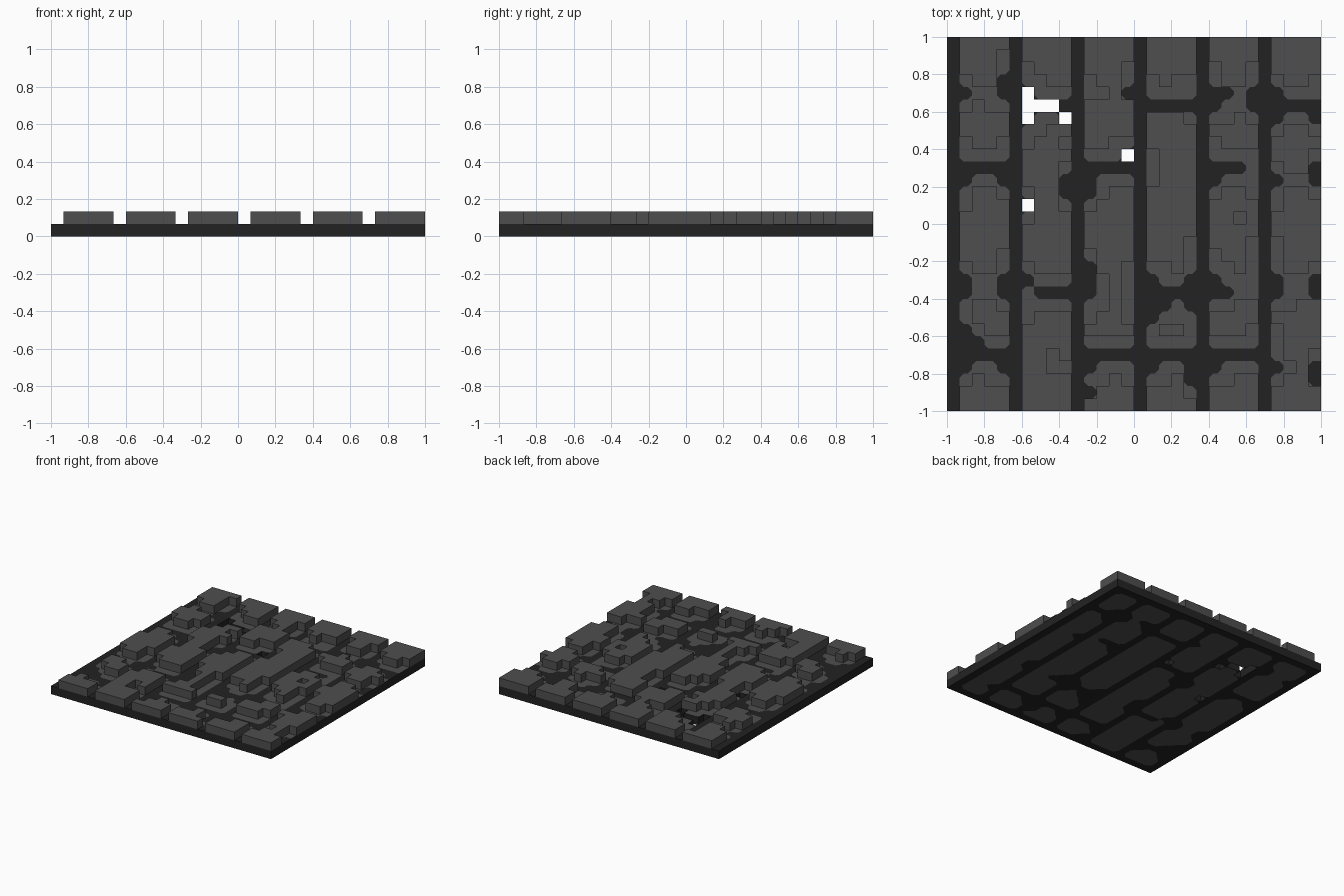
import bpy, bmesh

if "Cube" in bpy.data.objects:
    bpy.data.objects.remove(bpy.data.objects["Cube"], do_unlink=True)

N = 30          # cells along each side; column 0 is left in plan, row 0 is at the back
C = 2 / N       # cell size, also the height of each layer
EVEN = (0, 0, 0, 0)
ONES = (1, 1, 1, 1)
wood, raised = set(), set()


def board(plank, first, last, back_gap=EVEN, back_wear=EVEN, front_gap=EVEN, front_wear=EVEN):
    """Board four cells wide; each end is cut back (gap), then worn flat (wear), per column."""
    for i in range(4):
        c = plank * 5 + 1 + i
        start, end = first + back_gap[i], last - front_gap[i]
        wood.update((c, r) for r in range(start, end + 1))
        raised.update((c, r) for r in range(start + back_wear[i], end - front_wear[i] + 1))


# First plank row
board(0, 0, 4, front_gap=(1, 0, 0, 2), front_wear=(1, 1, 1, 2))
board(0, 5, 9, back_wear=(1, 0, 1, 1), front_wear=(2, 1, 1, 2))
board(0, 11, 20, (1, 0, 0, 1), (2, 1, 1, 1), (2, 0, 0, 2), (1, 2, 2, 2))
board(0, 21, 24, EVEN, (2, 0, 0, 1), (2, 1, 0, 0), (0, 1, 1, 1))
board(0, 26, 29, (1, 0, 0, 1), (1, 1, 2, 1))
# Second plank row
board(1, 0, 4, front_wear=(3, 2, 1, 1))
board(1, 5, 20, (0, 0, 0, 1), (4, 3, 2, 1), (0, 1, 1, 1), (3, 1, 1, 1))
board(1, 21, 29, back_wear=(2, 1, 1, 1))
# Third plank row
board(2, 0, 9, front_wear=(1, 1, 2, 2))
board(2, 11, 20, (2, 0, 0, 0), (1, 2, 1, 1), (3, 0, 0, 0), (1, 2, 0, 3))
board(2, 21, 24, back_wear=(2, 1, 0, 2), front_wear=ONES)
board(2, 26, 29, (1, 0, 0, 0), (2, 2, 1, 2))
# Fourth plank row
board(3, 0, 4, front_wear=(2, 1, 2, 2))
board(3, 6, 19, EVEN, (0, 0, 0, 1), (1, 0, 0, 1), (1, 2, 1, 3))
board(3, 21, 24, (2, 1, 0, 1), (1, 1, 2, 2), EVEN, ONES)
board(3, 26, 29, (1, 0, 0, 2), (1, 2, 1, 1))
# Fifth plank row
board(4, 0, 4, front_gap=(1, 1, 0, 1), front_wear=(2, 0, 1, 2))
board(4, 5, 10, (1, 0, 0, 1), (1, 2, 1, 1), (1, 1, 1, 0), (2, 1, 1, 2))
board(4, 11, 20, (1, 0, 0, 0), (1, 1, 1, 2), (2, 1, 0, 0), (2, 2, 2, 5))
board(4, 21, 24, back_wear=(1, 1, 0, 0), front_wear=(1, 1, 1, 2))
board(4, 26, 29, (1, 0, 0, 0), (1, 2, 1, 1))
# Sixth plank row
board(5, 0, 4, front_gap=(1, 0, 0, 0), front_wear=(1, 1, 1, 2))
board(5, 6, 11, (1, 0, 0, 1), ONES, (1, 0, 0, 2), ONES)
board(5, 12, 20, EVEN, (2, 0, 0, 1), (2, 0, 0, 2), (3, 2, 2, 1))
board(5, 21, 26, EVEN, (1, 1, 0, 0), (1, 0, 0, 1), (3, 1, 0, 1))
board(5, 27, 29, (0, 0, 0, 1), (1, 0, 0, 0))

# Chips in the long sides, missing pieces and holes through the slab
worn = {(4, 1), (4, 2), (9, 8), (9, 10), (9, 13), (6, 12), (6, 14), (8, 25), (8, 26), (9, 26),
        (14, 2), (14, 3), (11, 3), (11, 4), (12, 4), (16, 9), (16, 10), (16, 11), (23, 14)}
missing = {(9, 11), (9, 12), (6, 19), (14, 4), (11, 28)}
holes = {(6, 4), (6, 5), (7, 5), (8, 5), (6, 6), (9, 6), (14, 9), (6, 13)}
wood -= missing | holes
raised -= worn | missing | holes
grid = {(c, r) for c in range(N) for r in range(N)}
solid = grid - holes
inner_wood = {(c, r) for c, r in wood if 0 < r < N - 1 and c < N - 1}


def material(name, v):
    m = bpy.data.materials.new(name)
    m.use_nodes = True
    m.diffuse_color = (v, v, v, 1)
    bsdf = m.node_tree.nodes["Principled BSDF"]
    bsdf.inputs["Base Color"].default_value = (v, v, v, 1)
    bsdf.inputs["Roughness"].default_value = 0.9
    return m


SEAM = material("dark seam", 0.0165)
BOARD = material("grey board", 0.077)


def face(bm, pts, mat=0):
    bm.faces.new([bm.verts.new(p) for p in pts]).material_index = mat


def walls(bm, cells, z0, z1):
    """Vertical faces around the outline of a set of cells."""
    for c, r in cells:
        x0, y1 = -1 + c * C, 1 - r * C
        x1, y0 = x0 + C, y1 - C
        for dc, dr, a, b in ((0, 1, (x0, y0), (x1, y0)), (1, 0, (x1, y0), (x1, y1)),
                             (0, -1, (x1, y1), (x0, y1)), (-1, 0, (x0, y1), (x0, y0))):
            if (c + dc, r + dr) not in cells:
                face(bm, [(*a, z0), (*b, z0), (*b, z1), (*a, z1)])


def painted_layer(bm, grey, z, cut, up):
    """Two-colour floor whose colour borders have trimmed corners."""
    for c, r in solid:
        own = (c, r) in grey
        cx, cy, h = -1 + (c + 0.5) * C, 1 - (r + 0.5) * C, C / 2
        outline = []
        for sx, sy in ((-1, -1), (1, -1), (1, 1), (-1, 1)):
            near = [(c + sx, r), (c, r - sy), (c + sx, r - sy)]
            corner = (cx + sx * h, cy + sy * h, z)
            if not all(k in grid and (k in grey) != own for k in near):
                outline.append(corner)
                continue
            along_y = (cx + sx * h, cy + sy * (h - cut), z)
            along_x = (cx + sx * (h - cut), cy + sy * h, z)
            pair = [along_x, along_y] if sx * sy < 0 else [along_y, along_x]
            outline += pair
            tri = [pair[0], corner, pair[1]]
            face(bm, tri if up else tri[::-1], int(not own))
        face(bm, outline if up else outline[::-1], int(own))


def finish(bm, name, mats):
    bmesh.ops.remove_doubles(bm, verts=bm.verts, dist=1e-5)
    me = bpy.data.meshes.new(name)
    bm.to_mesh(me)
    bm.free()
    for m in mats:
        me.materials.append(m)
    bpy.context.collection.objects.link(bpy.data.objects.new(name, me))


# Base slab with dark seams and flat worn boards, open at the holes
bm = bmesh.new()
walls(bm, solid, 0, C)
painted_layer(bm, wood, C, 0.022, True)
painted_layer(bm, inner_wood, 0, 0.031, False)
finish(bm, "base_slab", [SEAM, BOARD])

# Raised boards, one object for each plank row
for i in range(6):
    cells = {(c, r) for c, r in raised if c // 5 == i}
    bm = bmesh.new()
    walls(bm, cells, C, 2 * C)
    for c, r in cells:
        x, y = -1 + c * C, 1 - r * C
        face(bm, [(x, y - C, 2 * C), (x + C, y - C, 2 * C), (x + C, y, 2 * C), (x, y, 2 * C)])
    finish(bm, f"raised_boards_{i + 1}", [BOARD])
